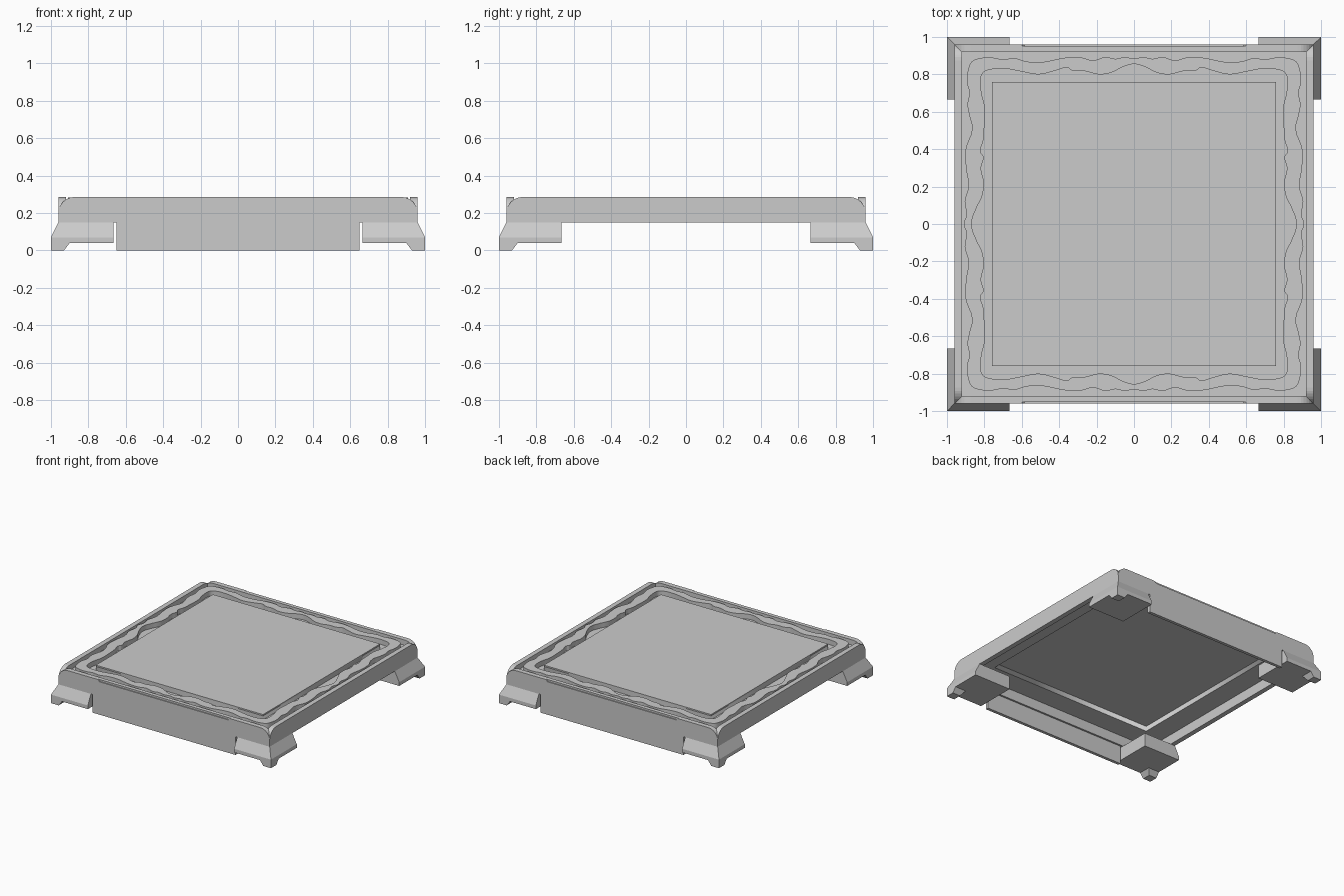
import bpy, bmesh
from math import pi, sin, cos
from mathutils import Matrix, Vector

if "Cube" in bpy.data.objects:
    bpy.data.objects.remove(bpy.data.objects["Cube"])


def add_object(name, bm):
    bmesh.ops.recalc_face_normals(bm, faces=bm.faces)
    me = bpy.data.meshes.new(name)
    bm.to_mesh(me)
    bm.free()
    ob = bpy.data.objects.new(name, me)
    bpy.context.collection.objects.link(ob)
    return ob


def wall_prism(name, profile, y0, y1, turn):
    """Extrude an x-z profile in depth, then turn it to one of the four sides."""
    bm = bmesh.new()
    f = bm.faces.new([bm.verts.new((x, y0, z)) for x, z in profile])
    ext = bmesh.ops.extrude_face_region(bm, geom=[f])
    vs = [v for v in ext["geom"] if isinstance(v, bmesh.types.BMVert)]
    bmesh.ops.translate(bm, verts=vs, vec=(0, y1 - y0, 0))
    bm.transform(Matrix.Rotation(turn * pi / 2, 4, 'Z'))
    return add_object(name, bm)


def loft(bm, rects):
    """Stack of rectangles (x0, x1, y0, y1, z) joined into a solid."""
    rings = [[bm.verts.new(p) for p in ((a, c, z), (b, c, z), (b, d, z), (a, d, z))]
             for a, b, c, d, z in rects]
    bm.faces.new(rings[0])
    bm.faces.new(rings[-1])
    for r, s in zip(rings, rings[1:]):
        for i in range(4):
            j = (i + 1) % 4
            bm.faces.new((r[i], r[j], s[j], s[i]))


def flat_ring(name, loops, z0, z1, smooth=False):
    """Filled 2D curve; a second loop becomes the hole."""
    cu = bpy.data.curves.new(name, 'CURVE')
    cu.dimensions = '2D'
    cu.fill_mode = 'BOTH'
    cu.extrude = (z1 - z0) / 2
    cu.resolution_u = 4
    for pts in loops:
        sp = cu.splines.new('BEZIER')
        sp.bezier_points.add(len(pts) - 1)
        for bp, (x, y) in zip(sp.bezier_points, pts):
            bp.co = (x, y, 0)
            bp.handle_left_type = bp.handle_right_type = 'AUTO' if smooth else 'VECTOR'
        sp.use_cyclic_u = True
    if not smooth:
        cu.resolution_u = 1
    ob = bpy.data.objects.new(name, cu)
    ob.location.z = (z0 + z1) / 2
    bpy.context.collection.objects.link(ob)
    bpy.ops.object.select_all(action='DESELECT')
    ob.select_set(True)
    bpy.context.view_layer.objects.active = ob
    bpy.ops.object.convert(target='MESH')


def square(h):
    return [(-h, -h), (h, -h), (h, h), (-h, h)]


def wavy_loop(half, side_half, corner):
    """Mirror half-side waves (t, distance) round all four sides."""
    def full(h):
        return [(-t, d) for t, d in reversed(h[1:])] + list(h)
    pts = []
    for k, h in enumerate((half, side_half, half, side_half)):
        c, s = (1, 0, -1, 0)[k], (0, -1, 0, 1)[k]
        for t, d in full(h) + [(corner, corner)]:
            pts.append((t * c - d * s, t * s + d * c))
    return pts


# Frame walls, each with rounded upper corners
R, TOP, W = 0.085, 0.285, 0.96
arc = [(W - R + R * cos(a), TOP - R + R * sin(a)) for a in [i * pi / 16 for i in range(9)]]
left_arc = [(-x, z) for x, z in reversed(arc)]
base = [(-W, 0.15), (W, 0.15)]
notch = [(0.6, TOP), (0.585, 0.27), (-0.585, 0.27), (-0.6, TOP)]
for turn, side in enumerate(("front", "right", "back", "left")):
    if turn % 2:
        wall_prism(side + "_wall", base + arc + left_arc, -0.96, -0.92, turn)
    else:
        wall_prism(side + "_wall", base + arc + left_arc, -0.952, -0.92, turn)
        wall_prism(side + "_wall_face", base + arc + notch + left_arc, -0.96, -0.952, turn)
        # Hanging apron down to the ground
        wall_prism(side + "_apron", [(-0.65, 0), (0.65, 0), (0.65, 0.15), (-0.65, 0.15)],
                   -0.96, -0.935, turn)

# Recessed floor and raised centre panel, hollow underneath
flat_ring("channel_floor", [square(0.93), square(0.745)], 0.232, 0.242)
flat_ring("panel_rim", [square(0.76), square(0.745)], 0.232, 0.274)
bm = bmesh.new()
loft(bm, [(-0.76, 0.76, -0.76, 0.76, 0.274), (-0.76, 0.76, -0.76, 0.76, 0.285)])
add_object("centre_panel", bm)

# Scalloped ornamental band between the rim and the panel
inner = [(0, .855), (.06, .84), (.12, .81), (.19, .80), (.26, .817), (.33, .82), (.355, .835),
         (.42, .82), (.51, .80), (.6, .815), (.69, .83), (.77, .825)]
inner_side = [(0, .868), (.08, .845), (.15, .812), (.22, .803), (.3, .818), (.36, .805),
              (.385, .82), (.45, .805), (.53, .80), (.62, .797), (.7, .815), (.77, .82)]
outer = [(0, .885), (.05, .892), (.1, .883), (.15, .893), (.22, .875), (.28, .89), (.36, .89),
         (.5, .865), (.58, .87), (.64, .887), (.7, .88), (.76, .89), (.83, .885)]
outer_side = [(0, .91), (.05, .895), (.12, .905), (.2, .885), (.3, .898), (.4, .9),
              (.51, .865), (.58, .88), (.64, .89), (.7, .88), (.76, .893), (.83, .885)]
flat_ring("scalloped_band", [wavy_loop(outer, outer_side, 0.868),
                             wavy_loop(inner, inner_side, 0.808)], 0.24, 0.283, True)

# Corner feet: flared block with a small toe at the outer corner
for sx, xs in ((1, "right"), (-1, "left")):
    for sy, ys in ((1, "back"), (-1, "front")):
        bm = bmesh.new()
        loft(bm, [(0.665, 1, 0.665, 1, 0.04), (0.665, 1, 0.665, 1, 0.07),
                  (0.665, 0.96, 0.665, 0.96, 0.15)])
        loft(bm, [(0.93, 1, 0.93, 1, 0), (0.9, 1, 0.9, 1, 0.04)])
        bm.transform(Matrix.Diagonal(Vector((sx, sy, 1, 1))))
        add_object(f"{ys}_{xs}_foot", bm)
